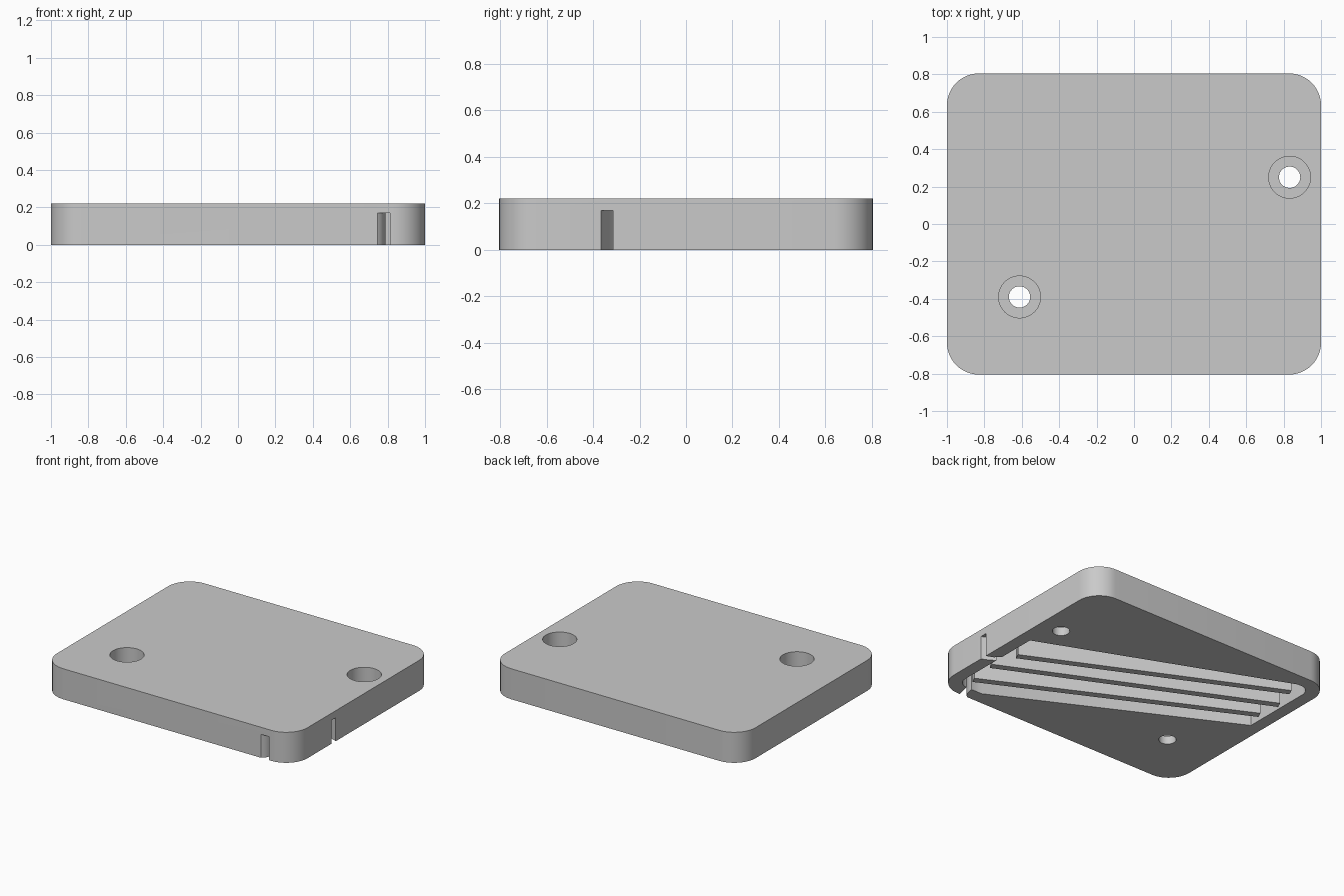
import bpy, bmesh, math
from mathutils import Vector

cube = bpy.data.objects.get("Cube")
if cube:
    bpy.data.objects.remove(cube, do_unlink=True)

HEIGHT, CEILING, RIDGE = 0.22, 0.17, 0.05
GREY = (0.59, 0.59, 0.59, 1)

grey = bpy.data.materials.new("plain_grey")
grey.use_nodes = True
grey.diffuse_color = GREY
grey.node_tree.nodes["Principled BSDF"].inputs["Base Color"].default_value = GREY


def prism(name, outline, z0, z1):
    """Extrude an outline between two heights."""
    bm = bmesh.new()
    face = bm.faces.new([bm.verts.new((x, y, z0)) for x, y in outline])
    top = bmesh.ops.extrude_face_region(bm, geom=[face])["geom"]
    for v in top:
        if isinstance(v, bmesh.types.BMVert):
            v.co.z = z1
    bmesh.ops.recalc_face_normals(bm, faces=bm.faces)
    mesh = bpy.data.meshes.new(name)
    bm.to_mesh(mesh)
    bm.free()
    mesh.materials.append(grey)
    obj = bpy.data.objects.new(name, mesh)
    bpy.context.collection.objects.link(obj)
    return obj


def rounded(hx, hy, r, steps=12):
    pts = []
    for i, (sx, sy) in enumerate([(1, 1), (-1, 1), (-1, -1), (1, -1)]):
        for k in range(steps + 1):
            a = math.pi / 2 * (i + k / steps)
            pts.append((sx * (hx - r) + r * math.cos(a), sy * (hy - r) + r * math.sin(a)))
    return pts


def circle(cx, cy, r, n=48):
    return [(cx + r * math.cos(2 * math.pi * k / n), cy + r * math.sin(2 * math.pi * k / n))
            for k in range(n)]


def bar(start, end, width):
    """Rectangle of the given width lying below the line from start to end."""
    a, b = Vector(start), Vector(end)
    d = (b - a).normalized()
    side = Vector((-d.y, d.x)) * width
    return [a, b, b + side, a + side]


def boolean(target, tool, operation):
    mod = target.modifiers.new("cut", "BOOLEAN")
    mod.operation, mod.solver, mod.object = operation, "EXACT", tool
    bpy.context.view_layer.objects.active = target
    bpy.ops.object.modifier_apply(modifier=mod.name)
    bpy.data.objects.remove(tool, do_unlink=True)


# Rounded plate
plate = prism("plate", rounded(1, 0.805, 0.17), 0, HEIGHT)

# Diagonal recess inside the rim
band = [(1.2, -0.09), (-1.2, 0.87), (-1.2, 0.25), (1.2, -0.96)]
recess = prism("recess_cutter", rounded(0.91, 0.71, 0.08), -0.1, CEILING)
boolean(recess, prism("band_cutter", band, -0.2, 0.4), "INTERSECT")
boolean(plate, recess, "DIFFERENCE")

# Cable slots through the right side and the front, each with a curved wall
side_slot = [(1.05, -0.365), (1.05, -0.315), (1, -0.315), (0.95, -0.295), (0.9, -0.25),
             (0.87, -0.25), (0.87, -0.3), (0.905, -0.312), (0.95, -0.342), (1, -0.365)]
front_slot = [(0.747, -0.85), (0.812, -0.85), (0.812, -0.8), (0.84, -0.68), (0.79, -0.68),
              (0.788, -0.73), (0.779, -0.765), (0.765, -0.79), (0.747, -0.804)]
for outline in (side_slot, front_slot):
    boolean(plate, prism("slot_cutter", outline, -0.1, CEILING - 0.001), "DIFFERENCE")

# Counterbored screw holes
for x, y in [(-0.612, -0.39), (0.832, 0.25)]:
    boolean(plate, prism("hole_cutter", circle(x, y, 0.057), -0.1, 0.4), "DIFFERENCE")
    boolean(plate, prism("counterbore_cutter", circle(x, y, 0.112), 0.06, 0.4), "DIFFERENCE")

# Ridges between the channels
ridge_lines = [((0.85, -0.165), (-0.82, 0.623)),
               ((0.9, -0.372), (-0.87, 0.448)),
               ((0.87, -0.585), (-0.855, 0.265))]
for i, (start, end) in enumerate(ridge_lines):
    prism(f"ridge_{i + 1}", bar(start, end, RIDGE), 0, CEILING + 0.01)

# Smooth the rounded walls, keep the edges sharp
bpy.ops.object.select_all(action="DESELECT")
plate.select_set(True)
bpy.context.view_layer.objects.active = plate
bpy.ops.object.shade_smooth_by_angle(angle=math.radians(30))
